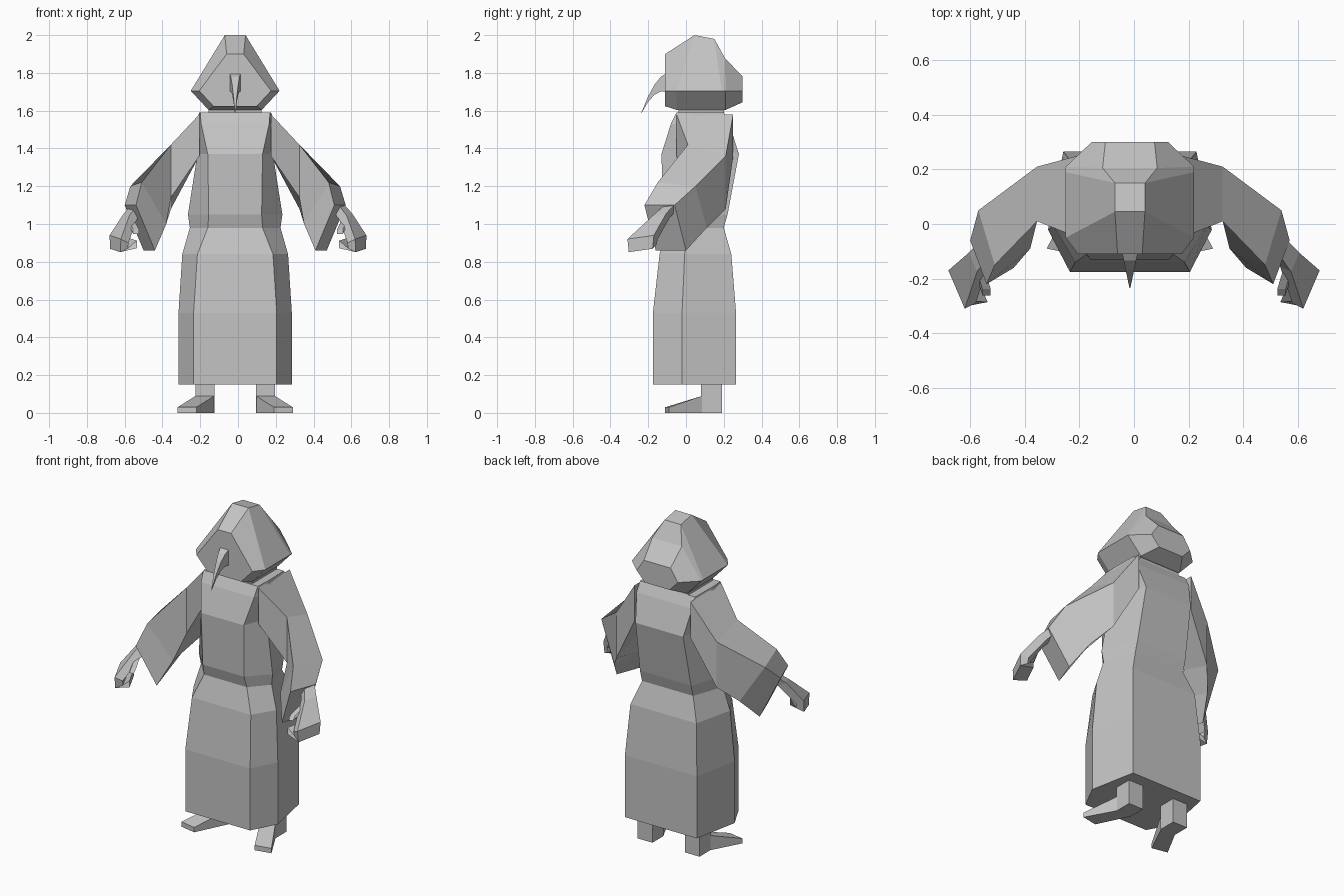
import bpy, bmesh
from mathutils import Vector

cube = bpy.data.objects.get("Cube")
if cube:
    bpy.data.objects.remove(cube, do_unlink=True)

COLOUR = (0.55, 0.55, 0.55, 1)
grey = bpy.data.materials.new("plain grey")
grey.use_nodes = True
grey.diffuse_color = COLOUR
grey.node_tree.nodes["Principled BSDF"].inputs["Base Color"].default_value = COLOUR

BODY_CENTRE = -0.015
X, Y, Z = Vector((1, 0, 0)), Vector((0, 1, 0)), Vector((0, 0, 1))


def loft(name, rings, side=1, centre=BODY_CENTRE):
    """Skin equal rings of points and cap both ends; side -1 mirrors the part."""
    bm = bmesh.new()
    loops = [[bm.verts.new((centre + side * x, y, z)) for x, y, z in ring]
             for ring in rings]
    for lower, upper in zip(loops, loops[1:]):
        for i in range(len(lower)):
            bm.faces.new((lower[i - 1], lower[i], upper[i], upper[i - 1]))
    bm.faces.new(loops[0])
    bm.faces.new(loops[-1])
    bmesh.ops.recalc_face_normals(bm, faces=bm.faces)
    mesh = bpy.data.meshes.new(name)
    bm.to_mesh(mesh)
    bm.free()
    mesh.materials.append(grey)
    part = bpy.data.objects.new(name, mesh)
    bpy.context.collection.objects.link(part)


def hexagon(*half):
    """Mirror three points across the centre line into a six-sided ring."""
    return list(half) + [(-x, y, z) for x, y, z in reversed(half)]


def quad(centre, across, along):
    """Parallelogram ring from its centre and two half diagonals."""
    centre = Vector(centre)
    return [centre + across + along, centre + across - along,
            centre - across - along, centre - across + along]


def robe_ring(height, front_width, side_width, front, back):
    """The side corner sits a third of the way back."""
    side = front + (back - front) * 0.35
    back_width = front_width * 0.7 + side_width * 0.3
    return hexagon((front_width, front, height), (side_width, side, height),
                   (back_width, back, height))


def hood_ring(y, top_y, top_width, top, side_width):
    """The jaw narrows and drops in step with the cheeks."""
    cheek = 1.705
    jaw = cheek - side_width * 0.43
    return hexagon((top_width, top_y, top), (side_width, y, cheek),
                   (side_width * 0.6, y, jaw))


def beak_ring(t):
    """The beak curves down as it leaves the face and shrinks to a point."""
    taper = 1 - t * 0.95
    return quad((0, -0.1 - t * 0.135, 1.75 - t * t * 0.16),
                X * taper * 0.03, Z * taper * 0.05)


# Robe from hem to shoulders, pinched at the waist
loft("robe", [
    robe_ring(0.15, 0.22, 0.3, -0.175, 0.265),
    robe_ring(0.53, 0.22, 0.3, -0.175, 0.265),
    robe_ring(0.84, 0.2, 0.28, -0.14, 0.24),
    robe_ring(0.98, 0.145, 0.24, -0.1, 0.2),
    robe_ring(1.05, 0.14, 0.25, -0.12, 0.22),
    robe_ring(1.37, 0.145, 0.2, -0.13, 0.28),
    robe_ring(1.53, 0.18, 0.21, -0.08, 0.23),
    robe_ring(1.59, 0.185, 0.19, -0.05, 0.2),
])

# Neck
loft("neck", [quad((0, 0.08, z), X * 0.14, Y * 0.12) for z in (1.55, 1.62)])

# Hood from face to back
loft("hood", [
    hood_ring(-0.11, -0.11, 0.045, 1.9, 0.19),
    hood_ring(-0.05, 0.045, 0.055, 2, 0.235),
    hood_ring(0.19, 0.15, 0.055, 1.98, 0.235),
    hood_ring(0.21, 0.205, 0.1, 1.88, 0.235),
    hood_ring(0.3, 0.3, 0.09, 1.78, 0.14),
])

# Curved beak
loft("beak", [beak_ring(step / 4) for step in range(5)])

# Directions shared by the hand rings
knuckles = Vector((0.03, 0.07, 0.01))
outward = Vector((0.02, -0.01, 0.01))
curl = Z * -0.02

for side, word in ((1, "left"), (-1, "right")):
    # Wide sleeve from shoulder to cuff
    loft(word + "_sleeve", [
        quad((0.19, 0.1, 1.47), Y * 0.15, Z * 0.11),
        quad((0.34, 0.11, 1.25), Y * 0.1 - Z * 0.03, Z * 0.14),
        quad((0.46, -0.02, 1.1), Vector((0.03, 0.1, -0.01)), Vector((0.065, -0.03, 0.11))),
        quad((0.505, -0.11, 0.98), Vector((0.03, 0.08, 0)), Vector((0.05, -0.03, 0.12))),
    ], side)

    # Wrist, palm and curled fingers
    loft(word + "_hand", [
        quad((0.52, -0.07, 1.1), knuckles * 0.4, outward),
        quad((0.57, -0.13, 1.04), knuckles * 0.5, outward),
        quad((0.63, -0.23, 0.92), knuckles, outward),
        quad((0.63, -0.23, 0.87), knuckles * 0.9, outward + curl),
        quad((0.56, -0.23, 0.9), knuckles * 0.8, curl),
    ], side, centre=0)

    # Thumb
    loft(word + "_thumb", [
        quad(spot, X * 0.015, (Y + Z) * 0.012)
        for spot in ((0.57, -0.15, 1.02), (0.54, -0.25, 0.96))
    ], side, centre=0)

    # Ankle
    loft(word + "_ankle", [
        quad((0.16, 0.135, z), X * 0.05, Y * 0.055) for z in (0, 0.2)
    ], side)

    # Foot sloping down to an outward-pointing toe
    loft(word + "_foot", [
        quad((0.16, 0.085, 0.045), X * 0.05, Z * 0.045),
        quad((0.255, -0.1, 0.015), X * 0.05 + Y * 0.01, Z * 0.015),
    ], side)
